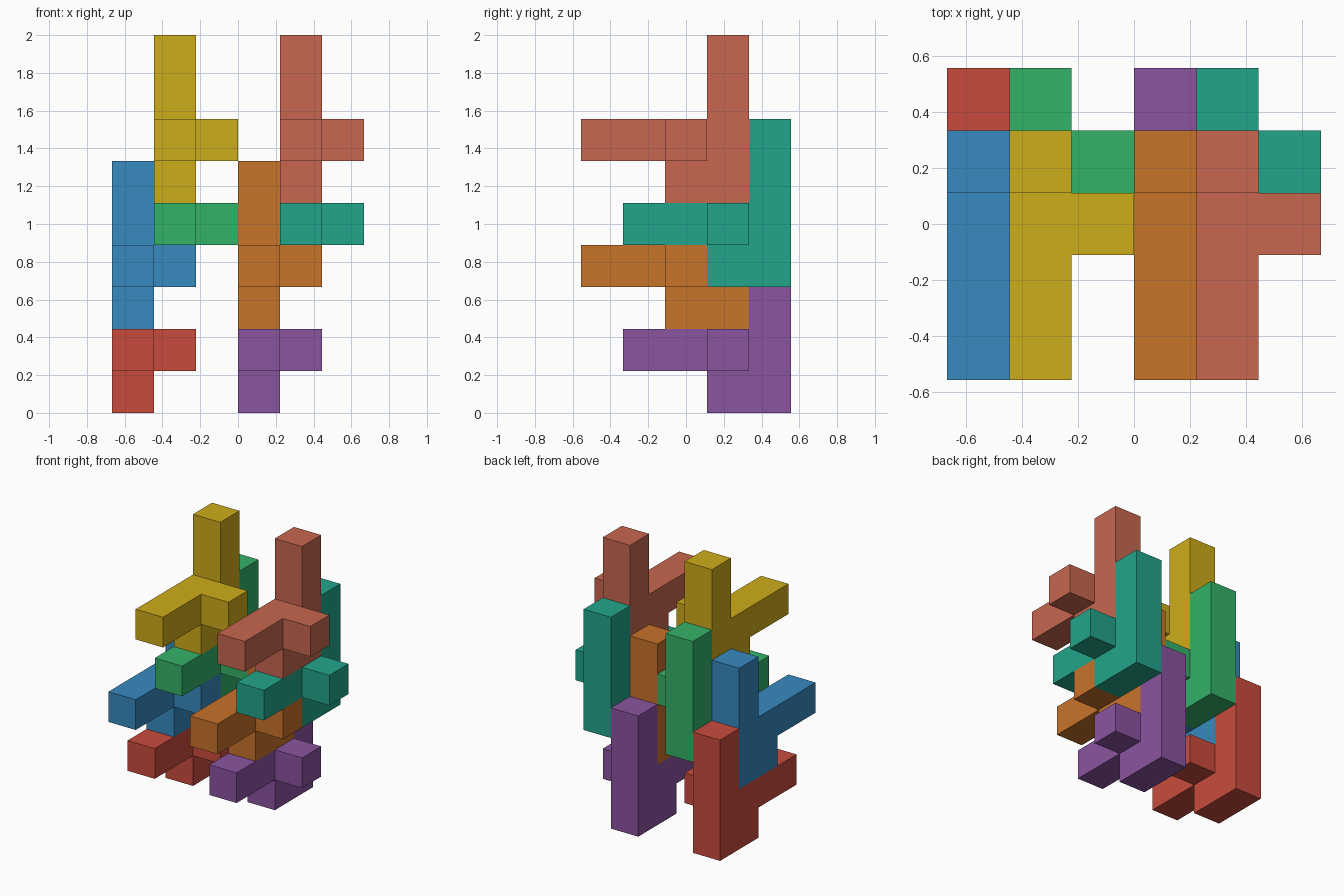
import bpy, bmesh
from math import radians
from mathutils import Vector

if "Cube" in bpy.data.objects:
    bpy.data.objects.remove(bpy.data.objects["Cube"])

U = 2 / 9  # edge of one cube cell

# One puzzle piece in cells: tall back column, foot, forward arm, side stub
CELLS = {(0, 0, k) for k in range(4)}
CELLS |= {(0, -1, 0), (0, -1, 1)}
CELLS |= {(0, -2, 1), (0, -3, 1)}
CELLS |= {(1, -1, 1)}


def linear(hex_code):
    rgb = [int(hex_code[i:i + 2], 16) / 255 for i in (0, 2, 4)]
    return [((c + 0.055) / 1.055) ** 2.4 for c in rgb] + [1.0]


def piece_mesh(name):
    """Outer skin of the cells, merged into large flat faces."""
    bm = bmesh.new()
    for cell in CELLS:
        for axis in range(3):
            for sign in (-1, 1):
                n = Vector((0, 0, 0))
                n[axis] = sign
                if tuple(int(c + d) for c, d in zip(cell, n)) in CELLS:
                    continue
                a, b = Vector((0, 0, 0)), Vector((0, 0, 0))
                a[(axis + 1) % 3] = 0.5
                b[(axis + 2) % 3] = 0.5 * sign
                mid = Vector(cell) + Vector((0.5, 0.5, 0.5)) + n * 0.5
                corners = (mid - a - b, mid + a - b, mid + a + b, mid - a + b)
                bm.faces.new([bm.verts.new(c * U) for c in corners])
    bmesh.ops.remove_doubles(bm, verts=bm.verts, dist=1e-4)
    bmesh.ops.dissolve_limit(bm, angle_limit=radians(1),
                             verts=bm.verts, edges=bm.edges)
    mesh = bpy.data.meshes.new(name)
    bm.to_mesh(mesh)
    bm.free()
    return mesh


# Each half stacks four identical pieces, stepping back, up and sideways
STEPS = [(0, 4, 0), (0, 3, 2), (1, 4, 3), (1, 3, 5)]
HALVES = [
    (0, [("red", "C94B3D"), ("blue", "378AC0"),
         ("green", "34B269"), ("yellow", "CEAC19")]),
    (3, [("purple", "8B54A0"), ("orange", "C8732A"),
         ("teal", "22A58B"), ("salmon", "C86750")]),
]

for x0, colours in HALVES:
    for (i, j, k), (colour, code) in zip(STEPS, colours):
        name = colour + "_piece"
        mesh = piece_mesh(name)
        mat = bpy.data.materials.new(colour)
        mat.diffuse_color = linear(code)
        mat.use_nodes = True
        mat.node_tree.nodes["Principled BSDF"].inputs["Base Color"].default_value = mat.diffuse_color
        mesh.materials.append(mat)
        ob = bpy.data.objects.new(name, mesh)
        ob.location = ((x0 + i - 3) * U, (j - 2.5) * U, k * U)
        bpy.context.collection.objects.link(ob)
